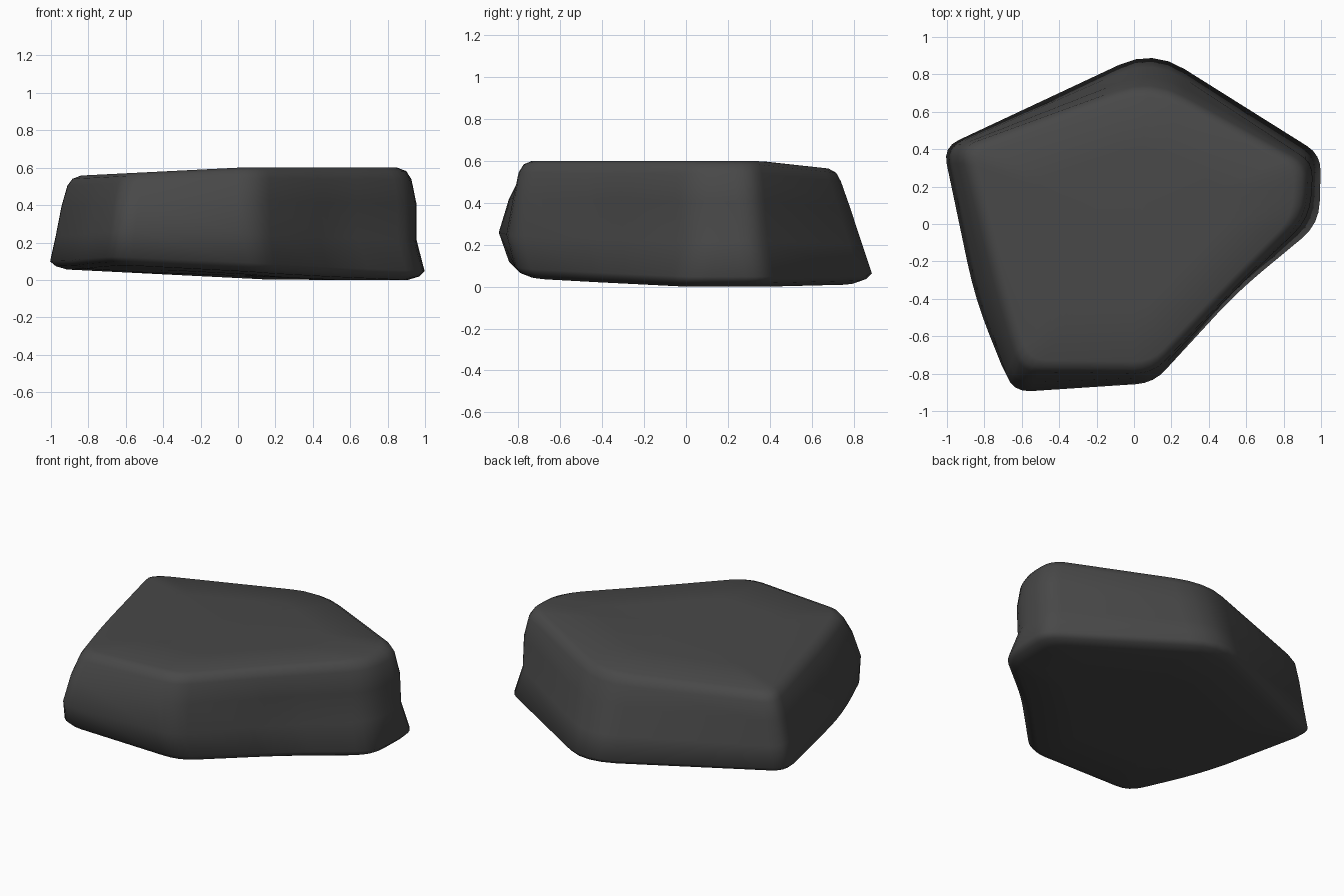
import bpy
import bmesh
from mathutils import Vector

cube = bpy.data.objects.get("Cube")
if cube:
    bpy.data.objects.remove(cube)

# Dark stone colour
stone = bpy.data.materials.new("dark_stone")
stone.use_nodes = True
colour = (0.065, 0.065, 0.065, 1)
stone.diffuse_color = colour
bsdf = stone.node_tree.nodes["Principled BSDF"]
bsdf.inputs["Base Color"].default_value = colour
bsdf.inputs["Roughness"].default_value = 0.9

# Outlines clockwise: left, back, right back, right front,
# front right hollow, front, front left, left bulge
foot = [(-1.02, .41), (.1, .935), (1.0, .37), (.99, 0),
        (.58, -.34), (.12, -.81), (-.67, -.85), (-.85, -.4)]
waist = [(-.99, .41), (.1, .885), (.96, .34), (.94, .04),
         (.53, -.35), (.11, -.85), (-.65, -.9), (-.82, -.4)]
upper = [(-.96, .41), (.1, .825), (.96, .33), (.94, .03),
         (.53, -.36), (.1, -.82), (-.63, -.85), (-.78, -.4)]
rim = [(-.93, .41), (.09, .78), (.93, .32), (.92, .04),
       (.53, -.35), (.1, -.8), (-.61, -.79), (-.73, -.4)]

# How far each corner's rounding reaches along its sides
reaches = [.09, .2, .09, .12, .15, .1, .1, .2]

# Each level: outline, scale, height between base (0) and top (1)
levels = [(foot, .55, 0), (foot, .91, 0), (foot, .97, .03), (foot, 1, .08),
          (waist, 1, .36), (upper, 1, .68), (rim, 1, .9),
          (rim, .97, .97), (rim, .92, 1), (rim, .55, 1)]


def rounded(corners):
    """Replace each corner with a short curve, so every ring matches."""
    pts = [Vector(c) for c in corners]
    out = []
    for i, (p, reach) in enumerate(zip(pts, reaches)):
        before = p + (pts[i - 1] - p).normalized() * reach
        after = p + (pts[(i + 1) % len(pts)] - p).normalized() * reach
        for k in range(5):
            t = k / 4
            out.append(before * (1 - t) ** 2 + p * 2 * t * (1 - t) + after * t * t)
    return out


def height(p, t):
    """Blend the tilted base and the slightly uneven top."""
    base = .05 * max(0, .2 - p.x) + .05 * max(0, -p.y) + .06 * max(0, p.y - .6)
    top = .6 - .05 * max(0, -p.x) - .11 * max(0, p.y - .35)
    return base + t * (top - base)


# Loft the boulder through its levels
bm = bmesh.new()
rings = []
for outline, scale, t in levels:
    ring = [p * scale for p in rounded(outline)]
    rings.append([bm.verts.new((p.x, p.y, height(p, t))) for p in ring])
for low, high in zip(rings, rings[1:]):
    for i in range(len(low)):
        j = (i + 1) % len(low)
        bm.faces.new((low[i], low[j], high[j], high[i]))

# Close the base and top
for ring in (rings[0], rings[-1]):
    centre = sum((v.co for v in ring), Vector()) / len(ring)
    hub = bm.verts.new(centre)
    for i, v in enumerate(ring):
        bm.faces.new((v, ring[(i + 1) % len(ring)], hub))
bmesh.ops.recalc_face_normals(bm, faces=bm.faces)

for f in bm.faces:
    f.smooth = True
mesh = bpy.data.meshes.new("boulder")
bm.to_mesh(mesh)
bm.free()
mesh.materials.append(stone)
boulder = bpy.data.objects.new("boulder", mesh)
bpy.context.collection.objects.link(boulder)
